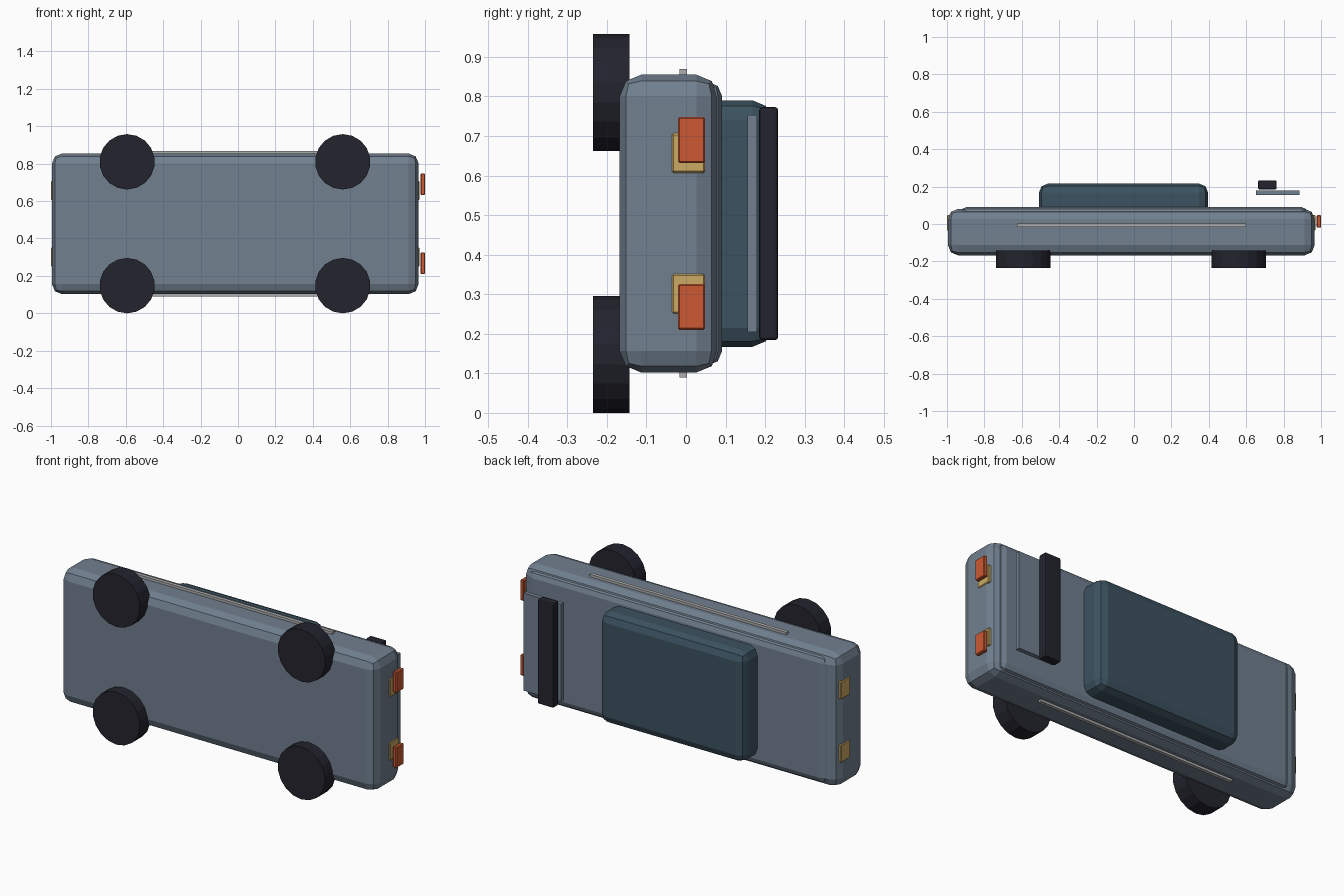
import bpy
import math

if "Cube" in bpy.data.objects:
    bpy.data.objects.remove(bpy.data.objects["Cube"])


def material(name, rgb):
    m = bpy.data.materials.new(name)
    m.diffuse_color = (*rgb, 1)
    m.use_nodes = True
    m.node_tree.nodes["Principled BSDF"].inputs["Base Color"].default_value = m.diffuse_color
    return m


PAINT = material("slate_paint", (0.165, 0.215, 0.275))
GLASS = material("dark_teal_glass", (0.045, 0.085, 0.115))
RUBBER = material("black_rubber", (0.017, 0.017, 0.027))
RED = material("orange_red_lamp", (0.60, 0.10, 0.033))
AMBER = material("amber_lamp", (0.60, 0.40, 0.13))
CHROME = material("pale_trim", (0.42, 0.43, 0.42))


def finish(obj, name, mat, bevel, segments):
    obj.name = name
    obj.data.materials.append(mat)
    if bevel:
        mod = obj.modifiers.new("bevel", 'BEVEL')
        mod.width = bevel
        mod.segments = segments
    return obj


def box(name, xs, ys, zs, mat, bevel=0.0, segments=2):
    """Box given by its limits on each axis."""
    lims = (xs, ys, zs)
    bpy.ops.mesh.primitive_cube_add(size=1, location=[sum(l) / 2 for l in lims])
    obj = bpy.context.object
    obj.scale = [l[1] - l[0] for l in lims]
    bpy.ops.object.transform_apply(location=False, rotation=False, scale=True)
    return finish(obj, name, mat, bevel, segments)


MID = 0.479  # height of the car's own centre line, as it lies on its side

# Body, raised deck and cabin
box("body", (-0.995, 0.966), (-0.168, 0.081), (0.102, 0.855), PAINT, 0.055)
box("upper_deck", (-0.93, 0.93), (0.0, 0.091), (0.12, 0.837), PAINT, 0.036)
box("cabin", (-0.508, 0.396), (0.03, 0.216), (0.167, 0.79), GLASS, 0.048)

# Rear plate and spoiler
box("rear_plate", (0.652, 0.886), (0.155, 0.18), (0.205, 0.753), PAINT)
box("spoiler", (0.663, 0.763), (0.185, 0.233), (0.184, 0.773), RUBBER, 0.008)

# Parts mirrored about the centre line
for side, s in (("upper", 1), ("lower", -1)):
    def span(a, b):
        return tuple(sorted((MID + s * a, MID + s * b)))

    box(f"{side}_side_trim", (-0.626, 0.598), (-0.017, 0.003),
        span(0.35, 0.39), CHROME)
    box(f"{side}_tail_lamp", (0.977, 1.0), (-0.02, 0.048),
        span(0.153, 0.269), RED, 0.004, 1)
    box(f"{side}_rear_amber_lamp", (0.95, 0.971), (-0.035, 0.048),
        span(0.128, 0.228), AMBER, 0.004, 1)
    box(f"{side}_front_amber_lamp", (-1.0, -0.98), (-0.035, 0.048),
        span(0.128, 0.228), AMBER, 0.004, 1)

    # Wheels
    for end, x in (("front", -0.593), ("rear", 0.56)):
        bpy.ops.mesh.primitive_cylinder_add(
            vertices=18, radius=0.148, depth=0.092,
            location=(x, -0.189, MID + s * 0.331), rotation=(math.pi / 2, 0, 0))
        finish(bpy.context.object, f"{side}_{end}_wheel", RUBBER, 0, 1)
